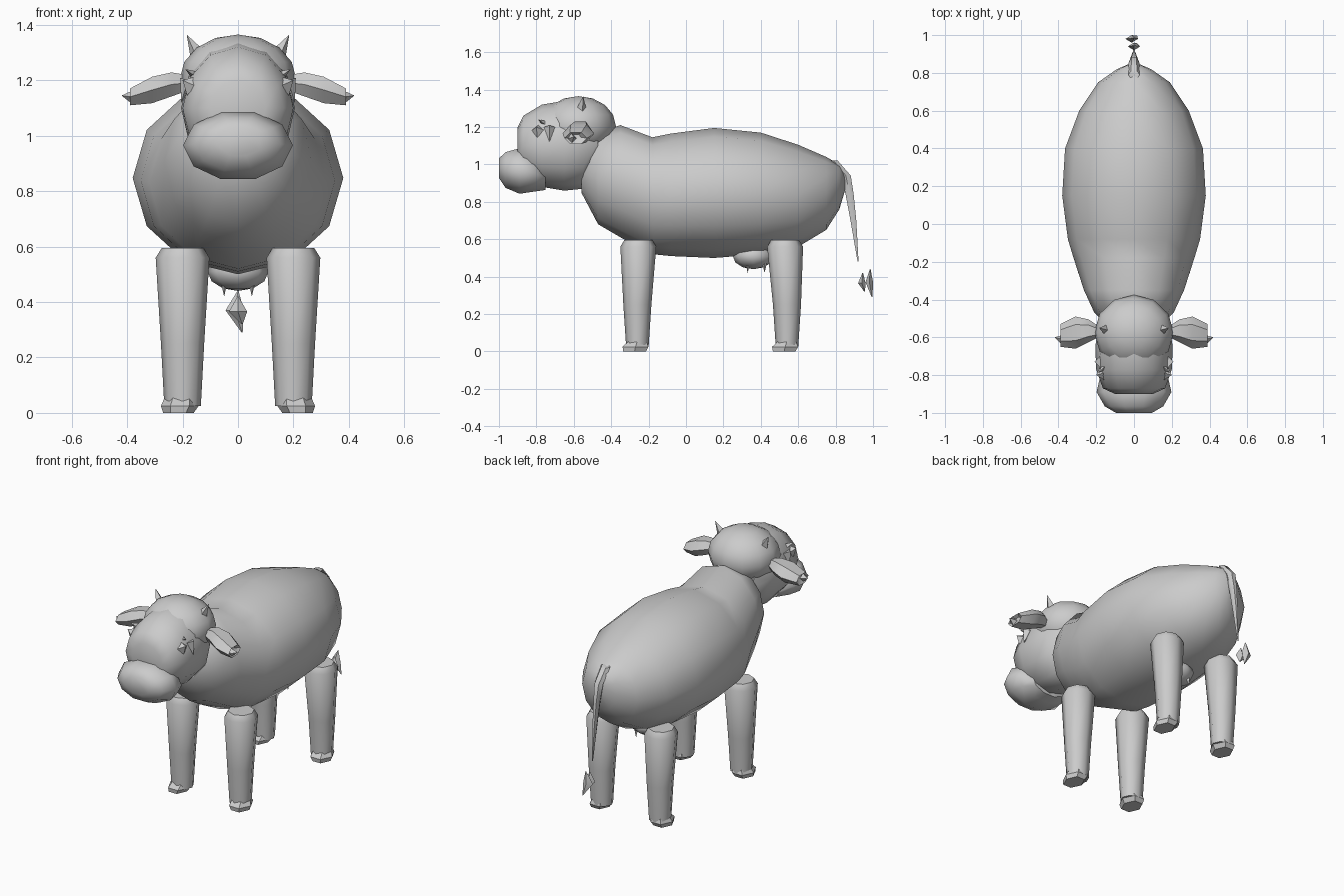
import bpy, bmesh, math
from mathutils import Vector, Matrix

cube = bpy.data.objects.get("Cube")
if cube:
    bpy.data.objects.remove(cube, do_unlink=True)

grey = bpy.data.materials.new("plain grey")
grey.use_nodes = True
grey.diffuse_color = (0.6, 0.6, 0.6, 1)
grey.node_tree.nodes["Principled BSDF"].inputs["Base Color"].default_value = (0.6, 0.6, 0.6, 1)


def finish(name, bm, angle=50):
    bmesh.ops.recalc_face_normals(bm, faces=bm.faces)
    mesh = bpy.data.meshes.new(name)
    bm.to_mesh(mesh)
    bm.free()
    mesh.materials.append(grey)
    obj = bpy.data.objects.new(name, mesh)
    bpy.context.collection.objects.link(obj)
    bpy.ops.object.select_all(action="DESELECT")
    obj.select_set(True)
    bpy.context.view_layer.objects.active = obj
    bpy.ops.object.shade_smooth_by_angle(angle=math.radians(angle))
    return obj


def loft(name, axis, sections, sides=10, angle=50):
    """Join elliptical sections (position, centre a, centre b, radius a, radius b)."""
    bm = bmesh.new()
    rings = []
    for pos, ca, cb, ra, rb in sections:
        ring = []
        for i in range(sides):
            t = 2 * math.pi * i / sides
            a, b = ca + ra * math.cos(t), cb + rb * math.sin(t)
            co = {"x": (pos, a, b), "y": (a, pos, b), "z": (a, b, pos)}[axis]
            ring.append(bm.verts.new(co))
        rings.append(ring)
    for r, s in zip(rings, rings[1:]):
        for i in range(sides):
            j = (i + 1) % sides
            bm.faces.new((r[i], r[j], s[j], s[i]))
    bm.faces.new(rings[0])
    bm.faces.new(rings[-1])
    return finish(name, bm, angle)


def ball(name, centre, radii, u=12, v=8):
    bm = bmesh.new()
    bmesh.ops.create_uvsphere(bm, u_segments=u, v_segments=v, radius=1)
    bm.transform(Matrix.Translation(centre) @ Matrix.Diagonal((*radii, 1)))
    return finish(name, bm)


def spike(name, base, tip, radius, sides=4):
    base, tip = Vector(base), Vector(tip)
    d = tip - base
    bm = bmesh.new()
    bmesh.ops.create_cone(bm, cap_ends=True, segments=sides, radius1=radius,
                          radius2=0, depth=d.length)
    turn = d.to_track_quat("Z", "Y").to_matrix().to_4x4()
    bm.transform(Matrix.Translation((base + tip) / 2) @ turn)
    return finish(name, bm, 30)


# Body and neck: y, bottom, top, half width
profile = [(-0.56, 0.85, 1.06, 0.12), (-0.47, 0.68, 1.17, 0.21), (-0.35, 0.61, 1.21, 0.265),
           (-0.18, 0.52, 1.145, 0.32), (-0.08, 0.51, 1.165, 0.35), (0.15, 0.5, 1.195, 0.38),
           (0.4, 0.52, 1.17, 0.365), (0.6, 0.56, 1.105, 0.29), (0.75, 0.65, 1.04, 0.19),
           (0.82, 0.76, 1.0, 0.09), (0.85, 0.86, 0.95, 0.02)]
loft("body", "y", [(y, 0, (lo + hi) / 2, w, (hi - lo) / 2) for y, lo, hi, w in profile], 12)

# Head
loft("face", "y", [(-0.9, 0, 1.1, 0.1, 0.1), (-0.87, 0, 1.1, 0.165, 0.16),
                   (-0.77, 0, 1.1, 0.2, 0.22), (-0.65, 0, 1.1, 0.205, 0.24),
                   (-0.55, 0, 1.1, 0.19, 0.23), (-0.47, 0, 1.12, 0.14, 0.15)], 12)
ball("head_cap", (0, -0.575, 1.205), (0.21, 0.2, 0.16))
loft("muzzle", "y", [(-1.0, 0, 0.98, 0.095, 0.055), (-0.965, 0, 0.97, 0.155, 0.1),
                     (-0.89, 0, 0.965, 0.198, 0.128), (-0.81, 0, 0.955, 0.18, 0.105),
                     (-0.75, 0, 0.93, 0.12, 0.07)])

# Mirrored head details
for s, side in ((1, "left"), (-1, "right")):
    spike(side + "_nostril", (s * 0.06, -0.985, 0.99), (s * 0.06, -1.0, 0.985), 0.025, 3)
    spike(side + "_horn", (s * 0.145, -0.56, 1.29), (s * 0.185, -0.55, 1.365), 0.03)
    spike(side + "_eye", (s * 0.165, -0.79, 1.18), (s * 0.2, -0.8, 1.2), 0.04)
    spike(side + "_eyelid", (s * 0.18, -0.73, 1.2), (s * 0.205, -0.73, 1.12), 0.03)
    spike(side + "_eyelash", (s * 0.16, -0.76, 1.22), (s * 0.19, -0.79, 1.24), 0.015, 3)
    loft(side + "_ear", "x", [(s * 0.19, -0.57, 1.19, 0.03, 0.035),
                              (s * 0.24, -0.565, 1.185, 0.06, 0.05),
                              (s * 0.31, -0.575, 1.165, 0.085, 0.055),
                              (s * 0.39, -0.59, 1.14, 0.06, 0.035),
                              (s * 0.37, -0.59, 1.145, 0.03, 0.018)], 6, 40)
    spike(side + "_ear_tip", (s * 0.38, -0.61, 1.14), (s * 0.42, -0.6, 1.145), 0.025)

# Legs and hooves
for y0, y1, end in ((-0.255, -0.26, "front"), (0.53, 0.54, "rear")):
    for s, side in ((1, "left"), (-1, "right")):
        loft(f"{end}_{side}_leg", "z",
             [(0.025, s * 0.2, y1, 0.066, 0.06), (0.25, s * 0.2, y1, 0.078, 0.075),
              (0.56, s * 0.2, y0, 0.097, 0.096), (0.595, s * 0.2, y0, 0.075, 0.075)], 8)
        loft(f"{end}_{side}_hoof", "z",
             [(0, s * 0.215, y1 - 0.015, 0.055, 0.07), (0.025, s * 0.21, y1 - 0.01, 0.068, 0.08),
              (0.055, s * 0.205, y1, 0.06, 0.055)], 6, 35)

# Udder and teats
ball("udder", (0, 0.36, 0.51), (0.11, 0.11, 0.07), 8, 6)
for x in (-0.05, 0.05):
    for y in (0.33, 0.42):
        spike("teat", (x, y, 0.48), (x, y, 0.42), 0.014)

# Tail and tuft
loft("tail", "z", [(1.02, 0, 0.79, 0.03, 0.025), (0.94, 0, 0.855, 0.028, 0.03),
                   (0.84, 0, 0.875, 0.02, 0.025), (0.7, 0, 0.895, 0.013, 0.018),
                   (0.48, 0, 0.92, 0.003, 0.003)], 6)
for y, x, low, mid, top in ((0.945, 0.0, 0.32, 0.365, 0.42), (0.985, -0.012, 0.29, 0.37, 0.44)):
    loft("tail_tuft", "z", [(low, 0.015, y + 0.01, 0.002, 0.002), (mid, x, y - 0.005, 0.033, 0.02),
                            (top, 0, y, 0.002, 0.002)], 4, 30)
